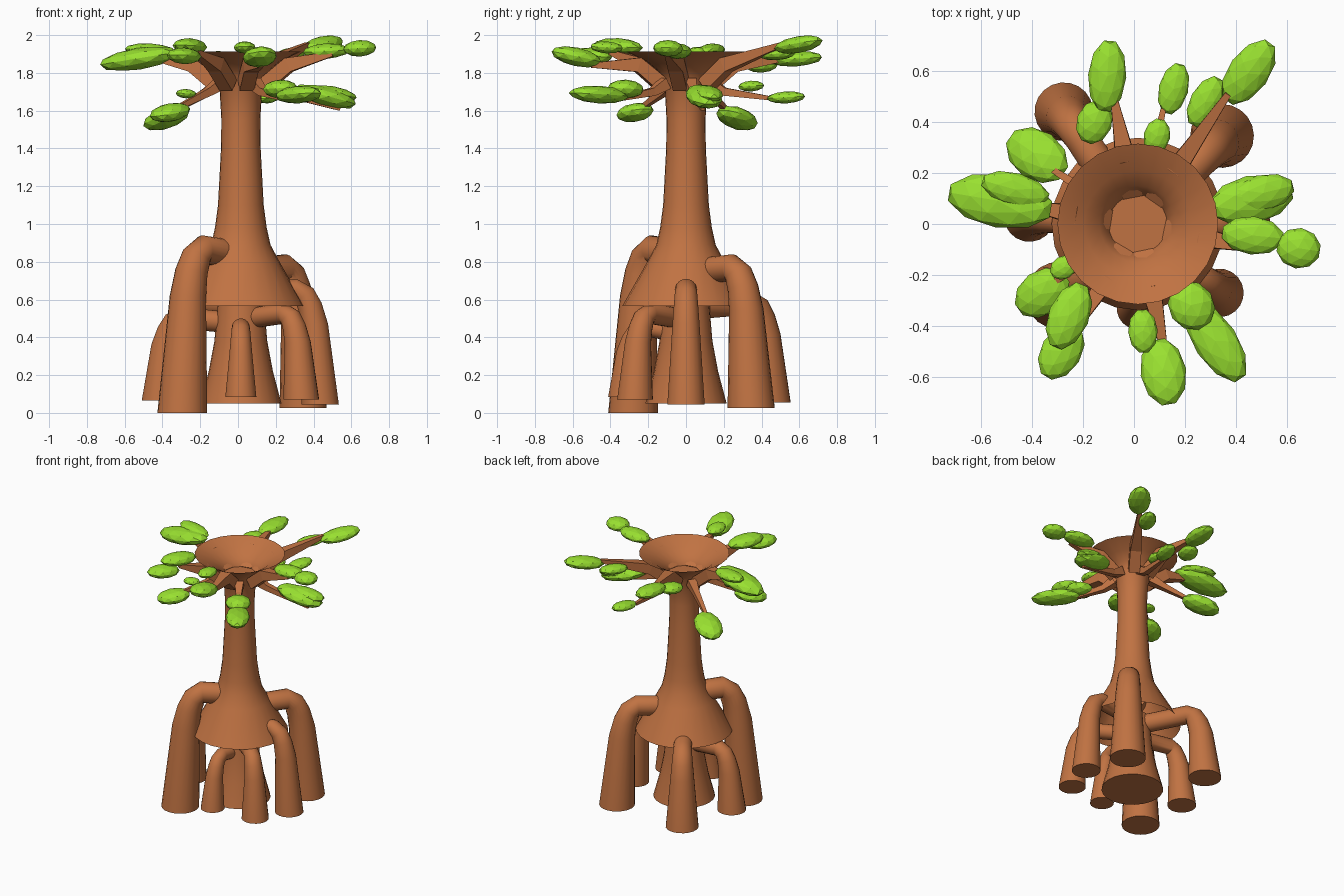
import bpy, bmesh
from math import pi, cos, sin, radians, atan2
from mathutils import Vector, Matrix

if "Cube" in bpy.data.objects:
    bpy.data.objects.remove(bpy.data.objects["Cube"])

def material(name, col):
    m = bpy.data.materials.new(name)
    m.diffuse_color = (*col, 1)
    m.use_nodes = True
    m.node_tree.nodes["Principled BSDF"].inputs["Base Color"].default_value = m.diffuse_color
    return m

BARK = material("bark", (0.53, 0.17, 0.055))
LEAF = material("leaf_green", (0.32, 0.75, 0.03))
CX = 0.015

def finish(bm, name, mat, smooth=False):
    bmesh.ops.recalc_face_normals(bm, faces=bm.faces)
    me = bpy.data.meshes.new(name)
    bm.to_mesh(me)
    bm.free()
    me.materials.append(mat)
    ob = bpy.data.objects.new(name, me)
    bpy.context.collection.objects.link(ob)
    if smooth:
        bpy.ops.object.select_all(action='DESELECT')
        ob.select_set(True)
        bpy.context.view_layer.objects.active = ob
        bpy.ops.object.shade_smooth_by_angle(angle=radians(40))
    return ob

def bridge(bm, rings):
    n = len(rings[0])
    for a, b in zip(rings, rings[1:]):
        for i in range(n):
            j = (i + 1) % n
            bm.faces.new((a[i], a[j], b[j], b[i]))

def lathe(name, profile, caps=False, sides=24):
    bm = bmesh.new()
    rings = [[bm.verts.new((CX + r * cos(2 * pi * i / sides), r * sin(2 * pi * i / sides), z))
              for i in range(sides)] for r, z in profile]
    bridge(bm, rings)
    if caps:
        bm.faces.new(rings[0])
        if len(rings) > 1:
            bm.faces.new(rings[-1])
    return finish(bm, name, BARK, True)

def tube(name, heading, path, sides, smooth):
    """Tapered tube in a vertical plane; path holds (distance, height, radius)."""
    out = Vector((cos(heading), sin(heading), 0))
    side = Vector((-out.y, out.x, 0))
    pts = [Vector((CX, 0, z)) + out * s for s, z, r in path]
    bm = bmesh.new()
    rings = []
    for k, p in enumerate(pts):
        t = (pts[min(k + 1, len(pts) - 1)] - pts[max(k - 1, 0)]).normalized()
        up = t.cross(side)
        if smooth and k == len(pts) - 1:
            up = out                      # foot is cut level with the ground
        off = pi / sides
        rings.append([bm.verts.new(p + path[k][2] * (cos(2 * pi * i / sides + off) * side
                                                     + sin(2 * pi * i / sides + off) * up))
                      for i in range(sides)])
    bridge(bm, rings)
    bm.faces.new(rings[0])
    bm.faces.new(rings[-1])
    return finish(bm, name, BARK, smooth)

def polar(x, y):
    return atan2(y, x - CX), Vector((x - CX, y)).length

# Trunk: open skirt, neck and cupped crown, with a floor inside the cup
lathe("trunk", [(.338, .565), (.205, .80), (.157, .89), (.137, .98), (.121, 1.1), (.105, 1.4),
                (.103, 1.55), (.115, 1.76), (.15, 1.81), (.21, 1.86), (.315, 1.912)])
lathe("crown_floor", [(.115, 1.76)], caps=True)

# Core under the skirt
lathe("trunk_base", [(.215, .05), (.17, .22), (.14, .38), (.12, .62)], caps=True)

# Stilt roots: foot x, foot y, foot z, foot radius, arch top height
roots = [(-.295, -.28, 0, .132, .94), (.435, 0, .045, .10, .71), (.335, -.27, .07, .095, .58),
         (.345, .345, .025, .125, .84), (-.275, .44, .055, .115, .65),
         (-.41, .03, .065, .10, .56), (.015, -.33, .085, .083, .50)]
for n, (fx, fy, fz, fr, top) in enumerate(roots):
    heading, d = polar(fx, fy)
    tr = fr * .57
    zc = top - tr
    k = top / .94
    tube(f"stilt_root_{n}", heading,
         [(.11, zc - .02, tr), (d - .06 - .09 * k, zc, tr), (d - .03 - .07 * k, zc - .04 * k, tr * 1.06),
          (d - .02 - .045 * k, zc - .12 * k, tr * 1.15), (d - .04 * k, zc - .25 * k, tr * 1.28),
          (d, fz, fr)], 20, True)

# Leaves point away from the trunk: x, y, z, half length, half width
leaves = [
    (-.105, .58, 1.875, .145, .075), (-.155, .40, 1.84, .09, .07),
    (-.38, .27, 1.56, .14, .098), (-.525, .09, 1.875, .215, .105),
    (-.465, .135, 1.92, .14, .065), (.155, .53, 1.67, .105, .058),
    (.09, .345, 1.73, .07, .052), (.45, .595, 1.95, .15, .08),
    (.28, .48, 1.90, .11, .06), (.46, .095, 1.675, .175, .095),
    (.465, -.045, 1.915, .125, .075), (.645, -.095, 1.93, .088, .08),
    (.225, -.32, 1.715, .10, .09), (.32, -.46, 1.685, .185, .085),
    (.115, -.58, 1.885, .138, .09), (.035, -.42, 1.935, .088, .058),
    (-.255, -.36, 1.94, .14, .08), (-.285, -.50, 1.89, .12, .08),
    (-.36, -.27, 1.59, .12, .088), (-.275, -.17, 1.69, .058, .045),
    (.50, .12, 1.69, .135, .072)]
tilt = {2: -18, 3: -9, 7: 9, 9: -14, 14: 12, 18: -10, 20: -10}
swing = {0: -16, 1: -45, 16: 14}
for n, (x, y, z, a, b) in enumerate(leaves):
    bm = bmesh.new()
    bmesh.ops.create_icosphere(bm, subdivisions=2, radius=1)
    rot = (Matrix.Rotation(polar(x, y)[0] + radians(swing.get(n, 0)), 4, 'Z')
           @ Matrix.Rotation(radians(-tilt.get(n, 3)), 4, 'Y'))
    bmesh.ops.transform(bm, verts=bm.verts, matrix=Matrix.Translation((x, y, z)) @ rot
                        @ Matrix.Diagonal((a, b, b * .55, 1)))
    finish(bm, f"leaf_{n}", LEAF)

def branches(name, tips, start, mid, tip_radius):
    for n, (x, y, z) in enumerate(tips):
        heading, d = polar(x, y)
        tube(f"{name}_{n}", heading, [start, mid, (d, z, tip_radius)], 4, False)

# Thick upper branches under the rim, thinner lower ones from the neck
branches("upper_branch", [(-.08, .50, 1.87), (.37, .51, 1.95), (-.42, .07, 1.87),
                          (.12, -.50, 1.84), (.50, -.10, 1.90), (-.22, -.40, 1.91)],
         (.13, 1.735, .055), (.26, 1.843, .055), .018)
branches("lower_branch", [(-.33, .22, 1.60), (.115, .45, 1.665), (.54, .09, 1.61),
                          (.25, -.36, 1.66), (-.33, -.24, 1.61)],
         (.13, 1.745, .045), (.21, 1.70, .03), .015)
